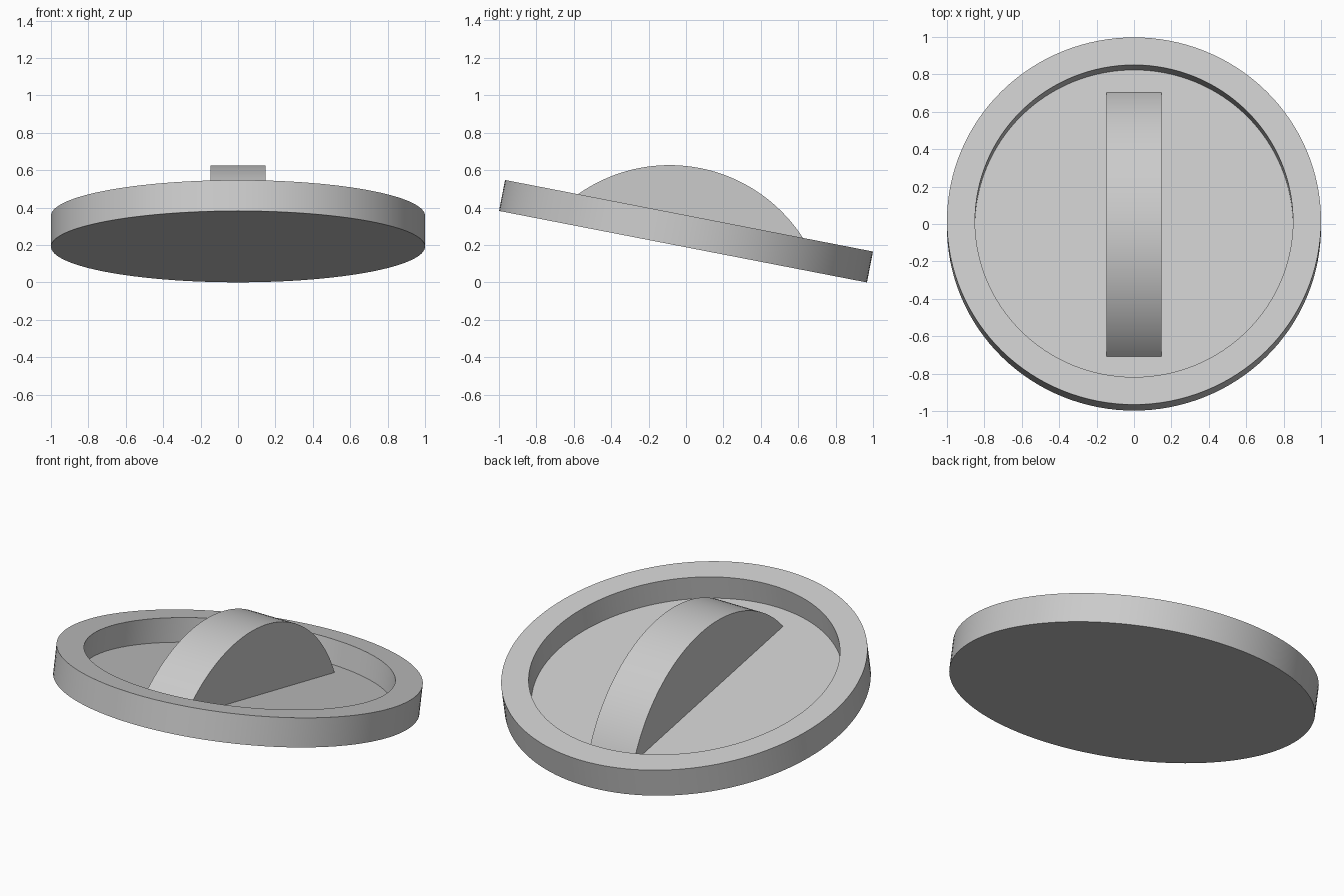
import bpy, bmesh, math
from mathutils import Matrix, Vector

if "Cube" in bpy.data.objects:
    bpy.data.objects.remove(bpy.data.objects["Cube"], do_unlink=True)

TILT = math.radians(11)
RADIUS, RIM_INNER, THICK, FLOOR = 1.0, 0.85, 0.168, 0.028
HANDLE_HALF_WIDTH, ARC_RADIUS, ARC_CENTRE = 0.147, 0.846, -0.417
SEGMENTS = 128

# Everything is built flat, then tipped towards the back
placement = Matrix.Translation((0, -0.016, 0.191)) @ Matrix.Rotation(-TILT, 4, 'X')

grey = bpy.data.materials.new("light grey")
grey.use_nodes = True
grey.diffuse_color = (0.6, 0.6, 0.6, 1)
grey.node_tree.nodes["Principled BSDF"].inputs["Base Color"].default_value = (0.6, 0.6, 0.6, 1)


def add_part(name, bm):
    """Turn a bmesh into a placed, shaded object."""
    bmesh.ops.recalc_face_normals(bm, faces=bm.faces)
    mesh = bpy.data.meshes.new(name)
    bm.to_mesh(mesh)
    bm.free()
    mesh.materials.append(grey)
    obj = bpy.data.objects.new(name, mesh)
    bpy.context.collection.objects.link(obj)
    obj.matrix_world = placement
    bpy.ops.object.select_all(action='DESELECT')
    obj.select_set(True)
    bpy.context.view_layer.objects.active = obj
    bpy.ops.object.shade_smooth_by_angle(angle=math.radians(30))
    return obj


# Dish: a disc whose top is inset and sunk to leave a raised rim
bm = bmesh.new()
bmesh.ops.create_cone(bm, cap_ends=True, segments=SEGMENTS, radius1=RADIUS, radius2=RADIUS,
                      depth=THICK, matrix=Matrix.Translation((0, 0, THICK / 2)))
top = max(bm.faces, key=lambda f: f.calc_center_median().z)
bmesh.ops.inset_region(bm, faces=[top], thickness=RADIUS - RIM_INNER)
wall = bmesh.ops.extrude_face_region(bm, geom=[top])
bmesh.ops.translate(bm, vec=(0, 0, FLOOR - THICK),
                    verts=[v for v in wall["geom"] if isinstance(v, bmesh.types.BMVert)])
if top.is_valid:
    bmesh.ops.delete(bm, geom=[top], context='FACES_ONLY')
add_part("dish", bm)

# Handle: a circle segment extruded across the dish, standing on its floor
bm = bmesh.new()
half_angle = math.acos((FLOOR - ARC_CENTRE) / ARC_RADIUS)
steps = 48
verts = []
for i in range(steps + 1):
    a = half_angle * (2 * i / steps - 1)
    verts.append(bm.verts.new((-HANDLE_HALF_WIDTH, 0.008 + ARC_RADIUS * math.sin(a),
                               ARC_CENTRE + ARC_RADIUS * math.cos(a))))
side = bm.faces.new(verts)
ext = bmesh.ops.extrude_face_region(bm, geom=[side], use_keep_orig=True)
bmesh.ops.translate(bm, vec=Vector((2 * HANDLE_HALF_WIDTH, 0, 0)),
                    verts=[v for v in ext["geom"] if isinstance(v, bmesh.types.BMVert)])
add_part("handle", bm)
